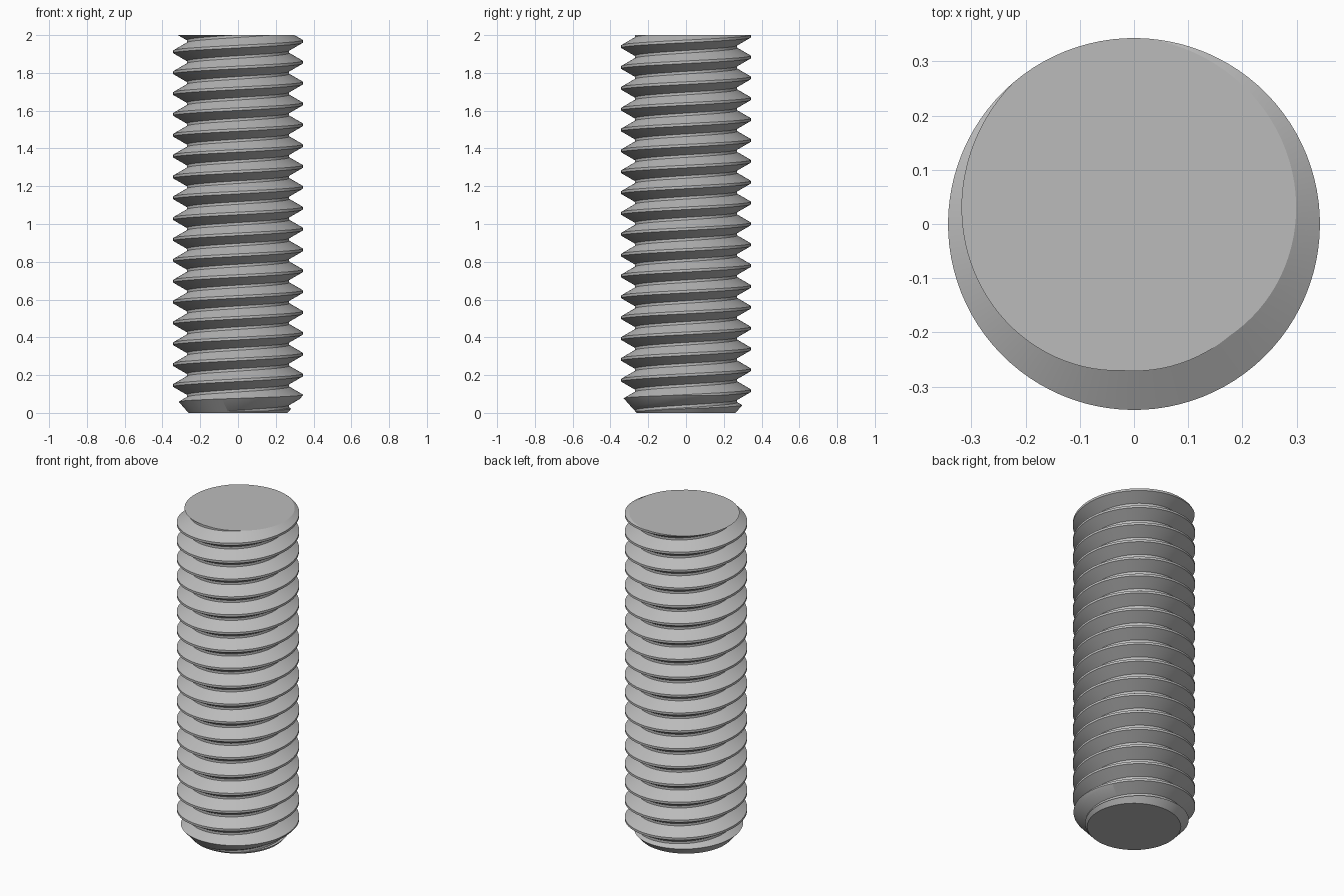
import bpy, bmesh, math
from mathutils import Matrix

cube = bpy.data.objects.get("Cube")
if cube:
    bpy.data.objects.remove(cube, do_unlink=True)

LENGTH = 2.0
PITCH = 0.1104
CREST_R = 0.343
ROOT_R = CREST_R - 0.6495 * PITCH     # 60 degree thread with flat crest and root
STEPS = 96                            # segments per turn
TURNS = 22
PHASE = math.radians(108)             # where the crest meets the top face

steel = bpy.data.materials.new("steel_grey")
steel.use_nodes = True
grey = (0.5, 0.5, 0.5, 1)
steel.diffuse_color = grey
steel.node_tree.nodes["Principled BSDF"].inputs["Base Color"].default_value = grey


def add_object(name, bm):
    mesh = bpy.data.meshes.new(name)
    bm.to_mesh(mesh)
    bm.free()
    mesh.materials.append(steel)
    obj = bpy.data.objects.new(name, mesh)
    bpy.context.collection.objects.link(obj)
    return obj


def spin_profile(bm, points, steps, turns=1, rise=0.0):
    verts = [bm.verts.new((r, 0, z)) for r, z in points]
    edges = [bm.edges.new(pair) for pair in zip(verts, verts[1:])]
    bmesh.ops.spin(bm, geom=verts + edges, cent=(0, 0, 0), axis=(0, 0, 1),
                   dvec=(0, 0, rise / steps), angle=math.tau * turns,
                   steps=steps * turns)
    bmesh.ops.remove_doubles(bm, verts=bm.verts[:], dist=0.0001)


# Helical thread: one tooth swept upward as a right-handed screw
bm = bmesh.new()
tooth = [(CREST_R, -1 / 16), (CREST_R, 1 / 16), (ROOT_R, 7 / 16),
         (ROOT_R, 9 / 16), (CREST_R, 15 / 16)]
points = [(r, z * PITCH) for r, z in tooth]
verts = [bm.verts.new((r, 0, z)) for r, z in points]
previous = verts
for i in range(1, STEPS * TURNS + 1):
    a = math.tau * i / STEPS
    ring = [bm.verts.new((r * math.cos(a), r * math.sin(a), z + PITCH * i / STEPS))
            for r, z in points]
    for j in range(len(points) - 1):
        bm.faces.new((previous[j], ring[j], ring[j + 1], previous[j + 1]))
    previous = ring
bmesh.ops.remove_doubles(bm, verts=bm.verts[:], dist=0.0001)
bmesh.ops.transform(bm, verts=bm.verts[:],
                    matrix=Matrix.Translation((0, 0, LENGTH - 20 * PITCH))
                    @ Matrix.Rotation(PHASE, 4, "Z"))

# Trim the open ends a little beyond the finished length and cap them
for z, direction in ((-0.03, -1), (LENGTH + 0.03, 1)):
    bmesh.ops.bisect_plane(bm, geom=bm.verts[:] + bm.edges[:] + bm.faces[:],
                           plane_co=(0, 0, z), plane_no=(0, 0, direction),
                           clear_outer=True)
bmesh.ops.holes_fill(bm, edges=[e for e in bm.edges if e.is_boundary], sides=0)
bmesh.ops.recalc_face_normals(bm, faces=bm.faces[:])
rod = add_object("threaded_rod", bm)

# Blank with a chamfered lower end that trims the rod to length
bm = bmesh.new()
spin_profile(bm, [(0, 0), (0.262, 0), (0.394, 0.15), (0.394, LENGTH), (0, LENGTH)], STEPS)
bmesh.ops.recalc_face_normals(bm, faces=bm.faces[:])
blank = add_object("chamfered_blank", bm)
blank.hide_render = True

trim = rod.modifiers.new("trim_to_length", "BOOLEAN")
trim.operation = "INTERSECT"
trim.solver = "EXACT"
trim.object = blank
bpy.context.view_layer.objects.active = rod
rod.select_set(True)
blank.select_set(False)
bpy.ops.object.modifier_apply(modifier=trim.name)
bpy.data.objects.remove(blank, do_unlink=True)
bpy.ops.object.shade_smooth_by_angle(angle=math.radians(25))
